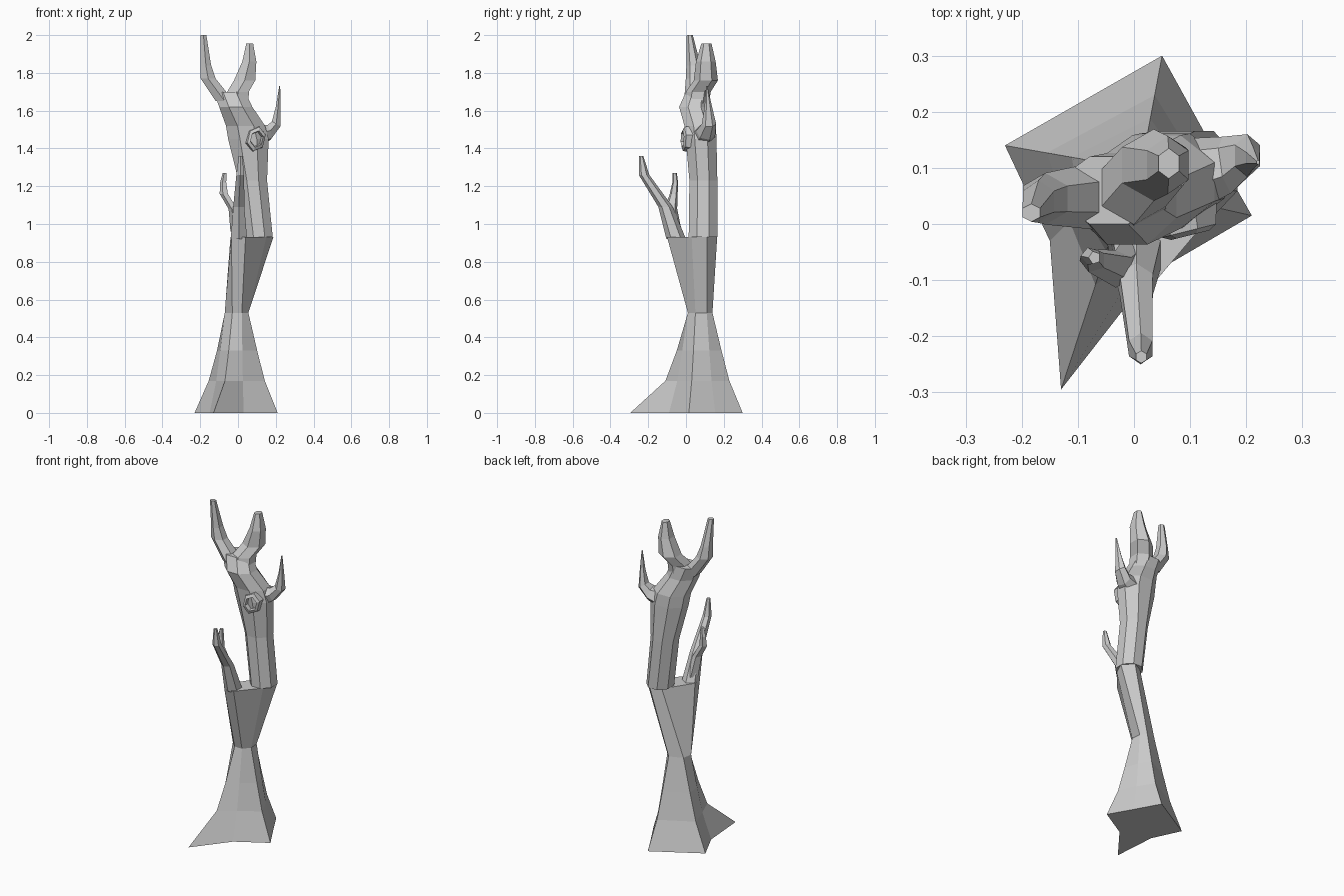
import bpy, bmesh, math
from mathutils import Vector

UP = Vector((0, 0, 1))


def loft(name, rings):
    """Skin a list of equal-length point rings, capping both ends."""
    bm = bmesh.new()
    loops = [[bm.verts.new(p) for p in ring] for ring in rings]
    n = len(loops[0])
    for a, b in zip(loops, loops[1:]):
        for i in range(n):
            j = (i + 1) % n
            bm.faces.new((a[i], a[j], b[j], b[i]))
    bm.faces.new(loops[0][::-1])
    bm.faces.new(loops[-1])
    bmesh.ops.recalc_face_normals(bm, faces=bm.faces)
    mesh = bpy.data.meshes.new(name)
    bm.to_mesh(mesh)
    bm.free()
    obj = bpy.data.objects.new(name, mesh)
    bpy.context.collection.objects.link(obj)
    return obj


def limb(name, sections, sides=6, phase=0.5):
    """Sections: x, y, z, half width, half depth, optional ring normal."""
    rings = []
    for x, y, z, rx, ry, *normal in sections:
        turn = UP.rotation_difference(Vector(normal[0]) if normal else UP)
        ring = []
        for i in range(sides):
            a = 2 * math.pi * (i + phase) / sides
            ring.append(Vector((x, y, z)) + turn @ Vector((rx * math.cos(a), ry * math.sin(a), 0)))
        rings.append(ring)
    return loft(name, rings)


# Rooted stem: star-shaped foot, narrow neck, wide fork
foot = [(.05, .3), (-.23, .14), (-.15, -.03), (-.13, -.295), (.03, -.09), (.21, .015), (.13, .155)]
neck = [(.02, .14), (-.06, .11), (-.07, .05), (-.03, .01), (.02, .01), (.055, .05), (.05, .11)]
fork = [(.13, .165), (.07, .135), (-.04, -.03), (-.035, -.085), (.04, -.1), (.15, .03), (.187, .11)]
stem = []
for z, t in ((0, 0), (.17, .44), (.33, .7), (.53, 1)):
    ring = []
    for i, (f, n) in enumerate(zip(foot, neck)):
        k = t ** 0.6 if i == 3 else t      # long front root drops faster
        ring.append((f[0] + (n[0] - f[0]) * k, f[1] + (n[1] - f[1]) * k, z))
    stem.append(ring)
stem.append([(x, y, .93) for x, y in fork])
loft("rooted_stem", stem)

# Main trunk above the fork, leaning left near the top
limb("upper_trunk", [
    (.112, .09, .93, .078, .082),
    (.078, .092, 1.23, .082, .08),
    (.055, .08, 1.45, .116, .088),
    (.04, .075, 1.52, .112, .09),
    (-.012, .045, 1.62, .095, .088),
    (-.045, .06, 1.70, .09, .065),
], sides=8)

# Two top prongs
limb("left_prong", [
    (-.07, .05, 1.65, .055, .06),
    (-.158, .045, 1.77, .046, .046),
    (-.17, .04, 1.84, .032, .038),
    (-.183, .02, 2.0, .018, .016),
])
limb("middle_prong", [
    (.0, .055, 1.63, .065, .065),
    (0, .065, 1.70, .066, .066),
    (.035, .105, 1.76, .065, .064),
    (.06, .105, 1.86, .043, .052),
    (.062, .108, 1.955, .021, .027),
])

# Right twig curling upward
limb("right_twig", [
    (.11, .09, 1.47, .06, .065, (1, .2, .2)),
    (.165, .105, 1.485, .042, .052, (1, .2, .3)),
    (.202, .122, 1.53, .03, .038, (.6, 0, 1)),
    (.212, .118, 1.62, .014, .02),
    (.221, .11, 1.73, .003, .004),
])

# Hollow knot on the front of the trunk
out = (.25, -1, 0)
limb("hollow_knot", [
    (.085, .06, 1.45, .065, .075, out),
    (.098, -.012, 1.45, .05, .066, out),
    (.1, -.02, 1.45, .035, .045, out),
    (.09, .035, 1.45, .025, .03, out),
])

# Front branch and its side twig
limb("front_branch", [
    (.005, -.052, .92, .05, .052),
    (.004, -.108, 1.09, .034, .038),
    (.012, -.222, 1.26, .024, .028),
    (.013, -.237, 1.36, .011, .011),
])
limb("side_twig", [
    (-.005, -.06, .96, .035, .04),
    (-.025, -.08, 1.08, .025, .035),
    (-.073, -.065, 1.16, .024, .022),
    (-.077, -.057, 1.22, .018, .016),
    (-.07, -.06, 1.27, .011, .012),
], sides=5)
